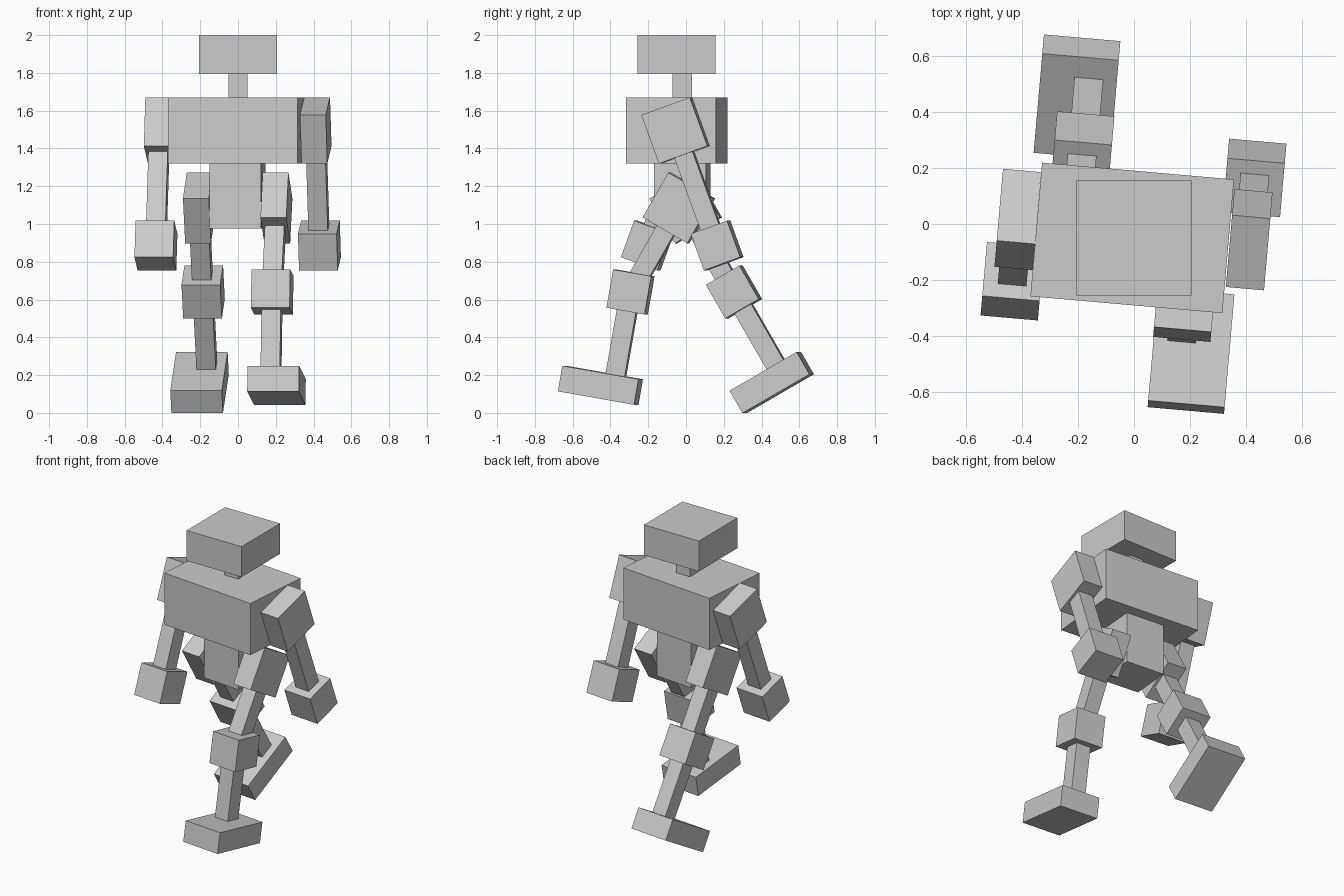
import bpy, bmesh
from math import radians
from mathutils import Matrix, Vector

if "Cube" in bpy.data.objects:
    bpy.data.objects.remove(bpy.data.objects["Cube"])

U = 0.0685                                  # module that all block sizes follow
YAW = Matrix.Rotation(radians(-5), 4, 'Z')  # body twist


def block(name, frame, centre, size):
    """Box with the given centre and size (in modules) inside a frame."""
    mesh = bpy.data.meshes.new(name)
    bm = bmesh.new()
    bmesh.ops.create_cube(bm, size=1)
    bmesh.ops.scale(bm, vec=Vector(size) * U, verts=bm.verts)
    bm.to_mesh(mesh)
    bm.free()
    ob = bpy.data.objects.new(name, mesh)
    ob.matrix_world = frame @ Matrix.Translation(centre)
    bpy.context.collection.objects.link(ob)


def joint(frame, pos, swing):
    """Frame at a joint, swung about x (positive = lower end goes back)."""
    return frame @ Matrix.Translation(pos) @ Matrix.Rotation(radians(swing), 4, 'X')


def bar(name, frame, top, bottom):
    block(name, frame, (0, 0, -(top + bottom) / 2), (1.5, 1.5, (bottom - top) / U))


# head and neck look straight ahead
still = Matrix.Identity(4)
block("head", still, (0, -0.05, 1.8975), (6, 6, 3))
block("neck", still, (0, -0.02, 1.733), (1.5, 1.5, 1.9))

# torso and pelvis
block("torso", YAW, (-0.002, -0.05, 1.495), (10.05, 7, 5.1))
block("pelvis", YAW, (-0.002, -0.02, 1.148), (4, 4, 5.04))

# side, arm swing, thigh swing, shin swing
for side, s, arm, thigh, shin in (("right", 1, 20, -30, -10), ("left", -1, -20, 30, 30)):
    # arm
    f = joint(YAW, (s * 0.415, -0.02, 1.495), arm)
    block(side + "_shoulder", f, (0, 0, 0), (2, 4, 4))
    bar(side + "_arm", f, 0.13, 0.55)
    block(side + "_hand", f, (0, 0, -0.648), (3, 3, 3))

    # upper leg
    f = joint(YAW, (s * 0.206, -0.02, 1.085), thigh)
    block(side + "_hip", f, (0, 0, 0), (2, 4, 4))
    bar(side + "_thigh", f, 0.13, 0.42)

    # lower leg hangs from the knee
    knee = f @ Vector((0, 0, -7.5 * U))
    f = joint(YAW, YAW.inverted() @ knee, shin)
    block(side + "_knee", f, (0, 0, 0), (3, 3, 3))
    bar(side + "_shin", f, 0.10, 0.45)
    block(side + "_foot", f, (s * 0.0365, -U, -7.5 * U), (4, 6, 2))
